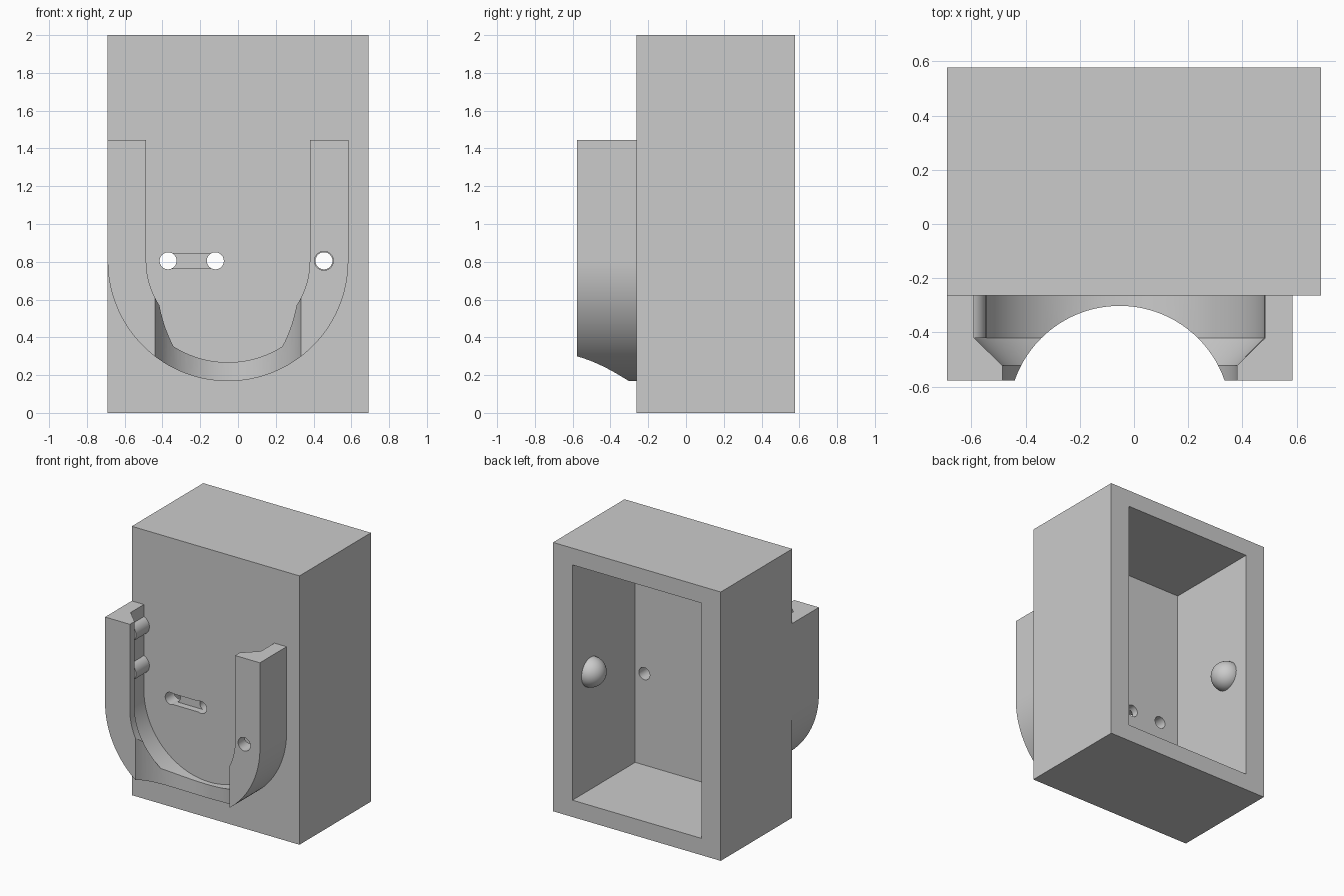
import bpy, bmesh
from math import pi, sin, cos
from mathutils import Matrix, Vector

if "Cube" in bpy.data.objects:
    bpy.data.objects.remove(bpy.data.objects["Cube"], do_unlink=True)

GREY = (0.6, 0.6, 0.6, 1)
grey = bpy.data.materials.new("plain grey")
grey.use_nodes = True
grey.diffuse_color = GREY
grey.node_tree.nodes["Principled BSDF"].inputs["Base Color"].default_value = GREY

HALF_W, BACK, FACE, LIP = 0.69, 0.577, -0.263, -0.577
ARM_X, ARM_Z, ARM_TOP = -0.053, 0.805, 1.445   # centre of the U and top of its arms


def finish(name, bm):
    bmesh.ops.recalc_face_normals(bm, faces=bm.faces)
    mesh = bpy.data.meshes.new(name)
    bm.to_mesh(mesh)
    bm.free()
    mesh.materials.append(grey)
    obj = bpy.data.objects.new(name, mesh)
    bpy.context.collection.objects.link(obj)
    return obj


def box(name, low, high):
    low, high = Vector(low), Vector(high)
    bm = bmesh.new()
    bmesh.ops.create_cube(bm, size=1)
    bmesh.ops.scale(bm, vec=high - low, verts=bm.verts)
    bmesh.ops.translate(bm, vec=(low + high) / 2, verts=bm.verts)
    return finish(name, bm)


def cylinder(name, centre, radius, length, axis="Y", segments=40):
    bm = bmesh.new()
    turn = Matrix.Rotation(pi / 2, 4, "X") if axis == "Y" else Matrix()
    bmesh.ops.create_cone(bm, cap_ends=True, segments=segments, radius1=radius,
                          radius2=radius, depth=length,
                          matrix=Matrix.Translation(centre) @ turn)
    return finish(name, bm)


def activate(obj):
    bpy.ops.object.select_all(action="DESELECT")
    obj.select_set(True)
    bpy.context.view_layer.objects.active = obj


def cut(obj, *cutters):
    activate(obj)
    for cutter in cutters:
        cutter.hide_render = True
        mod = obj.modifiers.new("cut", "BOOLEAN")
        mod.operation, mod.solver, mod.object = "DIFFERENCE", "EXACT", cutter
        bpy.ops.object.modifier_apply(modifier=mod.name)
        bpy.data.objects.remove(cutter, do_unlink=True)


def smooth(obj):
    activate(obj)
    bpy.ops.object.shade_smooth_by_angle(angle=pi / 6)


# Housing: a box open at the back, with screw holes and a shallow slot in front
housing = box("housing", (-HALF_W, FACE, 0), (HALF_W, BACK, 2))
cut(housing, box("cavity", (-0.53, -0.16, 0.125), (0.53, 1, 1.875)))
cut(housing, box("slot", (-0.37, -0.4, ARM_Z - 0.04), (-0.12, FACE + 0.05, ARM_Z + 0.04)))
cut(housing, *[cylinder("hole", (x, -0.2, ARM_Z), 0.045, 0.3) for x in (-0.37, -0.12, 0.455)])
smooth(housing)

# U-shaped holder: a lipped, chamfered section swept down, around and up
section = [(0.637, LIP), (0.433, LIP), (0.433, -0.522),
           (0.537, -0.42), (0.537, FACE), (0.637, FACE)]
STEPS = 72
path = [(-1, 0, ARM_TOP)]
path += [(-cos(pi * i / STEPS), -sin(pi * i / STEPS), ARM_Z) for i in range(STEPS + 1)]
path += [(1, 0, ARM_TOP)]
bm = bmesh.new()
rings = [[bm.verts.new((ARM_X + r * dx, y, z + r * dz)) for r, y in section]
         for dx, dz, z in path]
for a, b in zip(rings, rings[1:]):
    for i in range(len(section)):
        j = (i + 1) % len(section)
        bm.faces.new((a[i], a[j], b[j], b[i]))
bm.faces.new(rings[0])
bm.faces.new(rings[-1])
holder = finish("u_holder", bm)
cut(holder, cylinder("scoop", (ARM_X, -0.712, 0.5), 0.41, 3, "Z", 96),
    cylinder("arm_hole", (0.455, -0.4, ARM_Z), 0.05, 0.6))
smooth(holder)

# Two round ribs on the inside of one arm
for label, z in (("lower", 1.0), ("upper", 1.29)):
    smooth(cylinder(label + "_rib", (-0.615, (FACE - 0.42) / 2, z), 0.07, 0.157))

# Half-round knobs on the inner side walls
for label, side in (("left", 1), ("right", -1)):
    bm = bmesh.new()
    bmesh.ops.create_uvsphere(bm, u_segments=40, v_segments=24, radius=0.108,
                              matrix=Matrix.Translation((side * 0.53, 0.363, 1.0)))
    bmesh.ops.bisect_plane(bm, geom=bm.verts[:] + bm.edges[:] + bm.faces[:],
                           plane_co=(side * 0.531, 0, 0), plane_no=(side, 0, 0),
                           clear_outer=True)
    smooth(finish(label + "_knob", bm))
